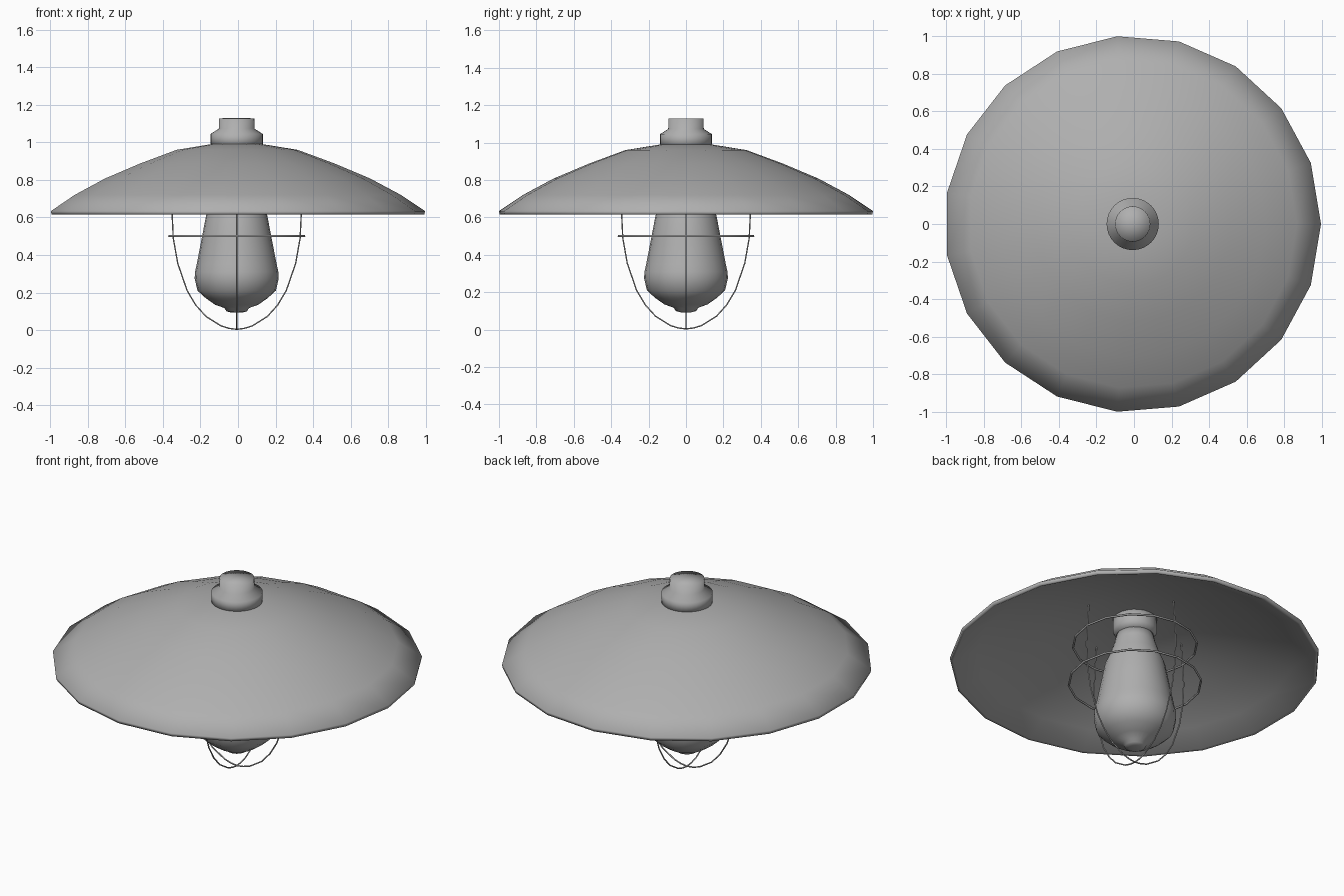
import bpy, bmesh
from math import sin, cos, pi

if "Cube" in bpy.data.objects:
    bpy.data.objects.remove(bpy.data.objects["Cube"])

AXIS_X = -0.007  # the odd-sided shade puts the lamp axis slightly off centre

metal = bpy.data.materials.new("dark_grey")
metal.diffuse_color = (0.43, 0.43, 0.43, 1)
metal.use_nodes = True
metal.node_tree.nodes["Principled BSDF"].inputs["Base Color"].default_value = metal.diffuse_color


def place(name, data):
    data.materials.append(metal)
    ob = bpy.data.objects.new(name, data)
    ob.location.x = AXIS_X
    bpy.context.collection.objects.link(ob)
    return ob


def lathe(name, profile, sides):
    """Revolve (radius, z) points around z; radius 0 closes to a pole."""
    bm = bmesh.new()
    rings = []
    for r, z in profile:
        n = 1 if r == 0 else sides
        rings.append([bm.verts.new((r * cos(2 * pi * i / sides),
                                    r * sin(2 * pi * i / sides), z)) for i in range(n)])
    for a, b in zip(rings, rings[1:]):
        for i in range(sides):
            j = (i + 1) % sides
            quad = [a[i % len(a)], a[j % len(a)], b[j % len(b)], b[i % len(b)]]
            bm.faces.new(list(dict.fromkeys(quad)))
    bmesh.ops.recalc_face_normals(bm, faces=bm.faces)
    for f in bm.faces:
        f.smooth = True
    me = bpy.data.meshes.new(name)
    bm.to_mesh(me)
    bm.free()
    return place(name, me)


def wire(name, points, radius, cyclic=False):
    """Round wire through the given points."""
    cu = bpy.data.curves.new(name, 'CURVE')
    cu.dimensions = '3D'
    cu.bevel_depth = radius
    cu.bevel_resolution = 1
    cu.use_fill_caps = True
    sp = cu.splines.new('POLY')
    sp.points.add(len(points) - 1)
    for p, co in zip(sp.points, points):
        p.co = (*co, 1)
    sp.use_cyclic_u = cyclic
    return place(name, cu)


# Wide shade, 19 sides, with a shallower dome underneath
outer = [(0.0, 0.992), (0.14, 0.99), (0.325, 0.96), (0.52, 0.888), (0.71, 0.808),
         (0.875, 0.72), (1.0034, 0.634)]
inner = [(r * 0.985, 0.617 + (z - 0.634) * 0.77) for r, z in reversed(outer[:-1])]
lathe("shade", outer + [(1.0, 0.615), (0.985, 0.617)] + inner, 19)

# Stepped cap on top
lathe("cap", [(0, 0.975), (0.139, 0.975), (0.139, 1.045), (0.095, 1.073),
              (0.094, 1.128), (0, 1.13)], 32)

# Socket under the shade
lathe("socket", [(0, 0.90), (0.12, 0.90), (0.12, 0.82), (0.10, 0.79), (0, 0.79)], 24)

# Long pear-shaped bulb with a small tip
lathe("bulb", [(0, 0.80), (0.10, 0.80), (0.11, 0.75), (0.133, 0.68), (0.163, 0.61),
               (0.188, 0.48), (0.213, 0.35), (0.222, 0.31), (0.224, 0.275),
               (0.209, 0.21), (0.165, 0.17), (0.115, 0.135), (0.065, 0.117),
               (0.055, 0.10), (0.03, 0.093), (0, 0.092)], 24)

# Guard: two crossing U-shaped wires
half = [(0.325, 0.87), (0.335, 0.75), (0.344, 0.62), (0.338, 0.49), (0.314, 0.355),
        (0.264, 0.21), (0.218, 0.133), (0.163, 0.072), (0.083, 0.022), (0.04, 0.009)]
arc = half + [(0, 0.004)] + [(-r, z) for r, z in reversed(half)]
wire("guard_hoop_x", [(r, 0, z) for r, z in arc], 0.004)
wire("guard_hoop_y", [(0, r, z) for r, z in arc], 0.004)

# Guard: horizontal rings
for name, r, z in (("guard_ring_lower", 0.36, 0.5), ("guard_ring_upper", 0.337, 0.735)):
    wire(name, [(r * cos(2 * pi * i / 16), r * sin(2 * pi * i / 16), z)
                for i in range(16)], 0.006, True)
